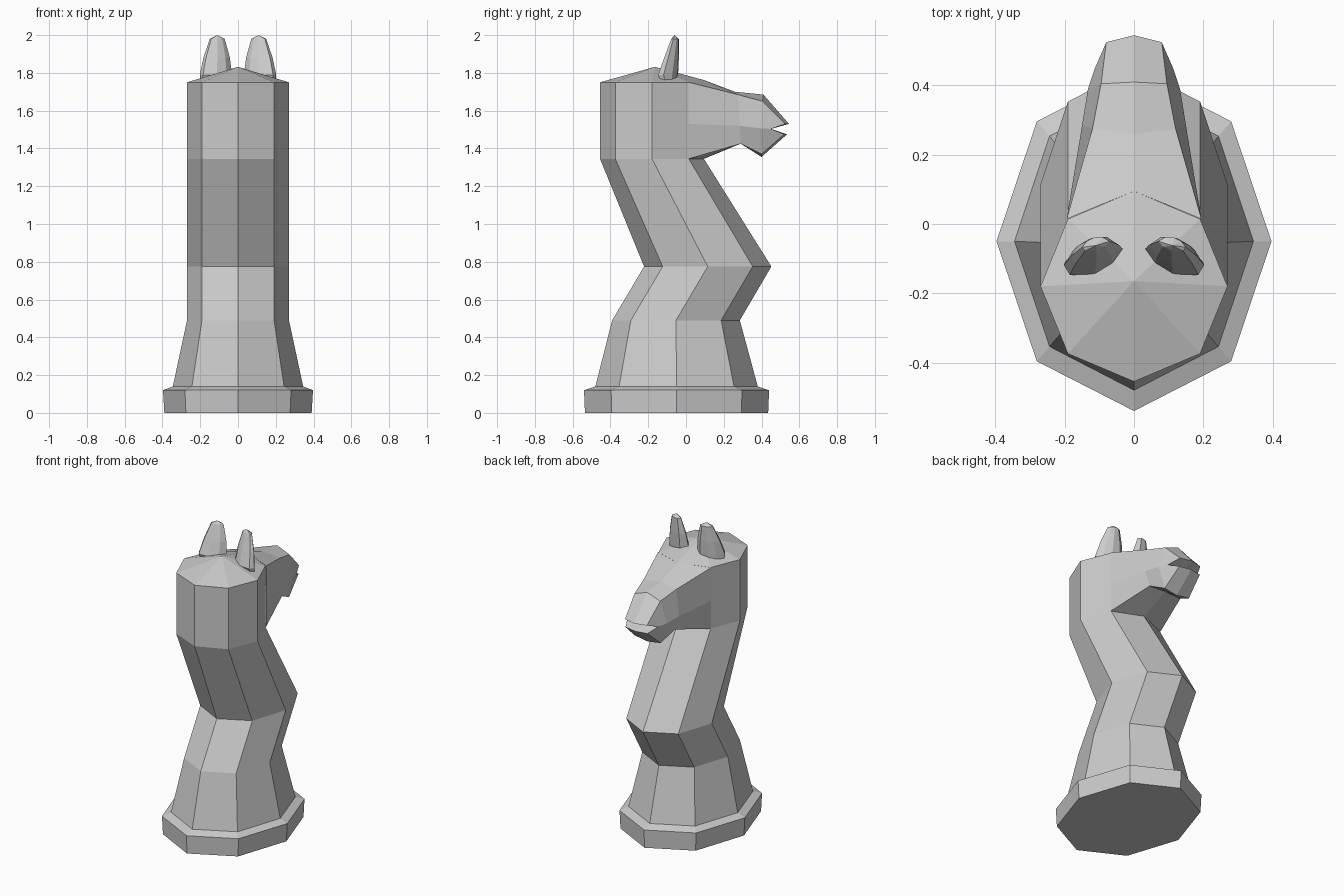
import bpy, bmesh
from math import sin, cos, pi

if "Cube" in bpy.data.objects:
    bpy.data.objects.remove(bpy.data.objects["Cube"])


def make_object(name, bm):
    bmesh.ops.remove_doubles(bm, verts=bm.verts[:], dist=0.0005)
    bmesh.ops.recalc_face_normals(bm, faces=bm.faces[:])
    me = bpy.data.meshes.new(name)
    bm.to_mesh(me)
    bm.free()
    ob = bpy.data.objects.new(name, me)
    bpy.context.collection.objects.link(ob)
    return ob


def loft(bm, rings, skip=lambda r, i: False):
    rows = [[bm.verts.new(p) for p in ring] for ring in rings]
    n = len(rows[0])
    for r in range(len(rows) - 1):
        for i in range(n):
            if not skip(r, i):
                j = (i + 1) % n
                bm.faces.new((rows[r][i], rows[r][j], rows[r + 1][j], rows[r + 1][i]))
    return rows


def fan(bm, row, point):
    tip = bm.verts.new(point)
    for i, v in enumerate(row):
        bm.faces.new((v, row[(i + 1) % len(row)], tip))


def octagon(rx, ry, cy, z):
    return [(rx * sin(i * pi / 4), cy + ry * cos(i * pi / 4), z) for i in range(8)]


def head_section(top, top_side, mid, low_side, low):
    # centre points are (y, z), side points are (x, y, z) and get mirrored
    side = [top_side, mid, low_side]
    return ([(0, *top)] + side + [(0, *low)]
            + [(-x, y, z) for x, y, z in reversed(side)])


# Base, bent neck and back of the head: stacked octagons
bm = bmesh.new()
profile = [(0.39, 0.485, -0.05, 0), (0.397, 0.49, -0.05, 0.12),
           (0.345, 0.43, -0.05, 0.14), (0.27, 0.338, -0.053, 0.49),
           (0.27, 0.337, 0.115, 0.775), (0.27, 0.275, -0.18, 1.345),
           (0.27, 0.275, -0.18, 1.75)]
rings = [octagon(*p) for p in profile]
rings[-1][0] = (0, 0.095, 1.762)
rows = loft(bm, rings, lambda r, i: r == 5 and i in (0, 7))
bm.faces.new(rows[0])
fan(bm, rows[-1], (0, -0.165, 1.832))

# Muzzle growing out of the two open front panels, with a notched mouth
muzzle = [
    head_section((0.095, 1.762), (0.1945, 0.0145, 1.75), (0.1945, 0.0145, 1.53),
                 (0.1945, 0.0145, 1.345), (0.095, 1.345)),
    head_section((0.26, 1.70), (0.12, 0.275, 1.685), (0.15, 0.285, 1.52),
                 (0.12, 0.29, 1.425), (0.29, 1.43)),
    head_section((0.41, 1.685), (0.095, 0.405, 1.65), (0.133, 0.39, 1.507),
                 (0.095, 0.40, 1.37), (0.40, 1.355)),
    head_section((0.545, 1.53), (0.08, 0.525, 1.53), (0.113, 0.45, 1.503),
                 (0.08, 0.52, 1.475), (0.535, 1.475)),
]
rows = loft(bm, muzzle)
fan(bm, rows[-1], (0, 0.45, 1.503))
make_object("horse_head_piece", bm)

# Pair of tapered ears
outline = [(0.025, -0.07), (0.07, -0.037), (0.13, -0.042), (0.175, -0.07),
           (0.205, -0.118), (0.187, -0.148), (0.11, -0.145), (0.055, -0.115)]


def ear_ring(sx, sy, cx, cy, z):
    return [(cx + (x - 0.115) * sx, cy + (y + 0.093) * sy, z) for x, y in outline]


for name, s in (("left_ear", -1), ("right_ear", 1)):
    bm = bmesh.new()
    rows = loft(bm, [[(s * x, y, z) for x, y, z in ear_ring(*e)] for e in (
        (0.9, 0.75, 0.118, -0.09, 1.745), (0.95, 0.95, 0.117, -0.095, 1.79),
        (0.78, 0.7, 0.113, -0.077, 1.88), (0.44, 0.36, 0.11, -0.058, 1.98))])
    bm.faces.new(rows[0])
    fan(bm, rows[-1], (s * 0.11, -0.062, 2.0))
    make_object(name, bm)
